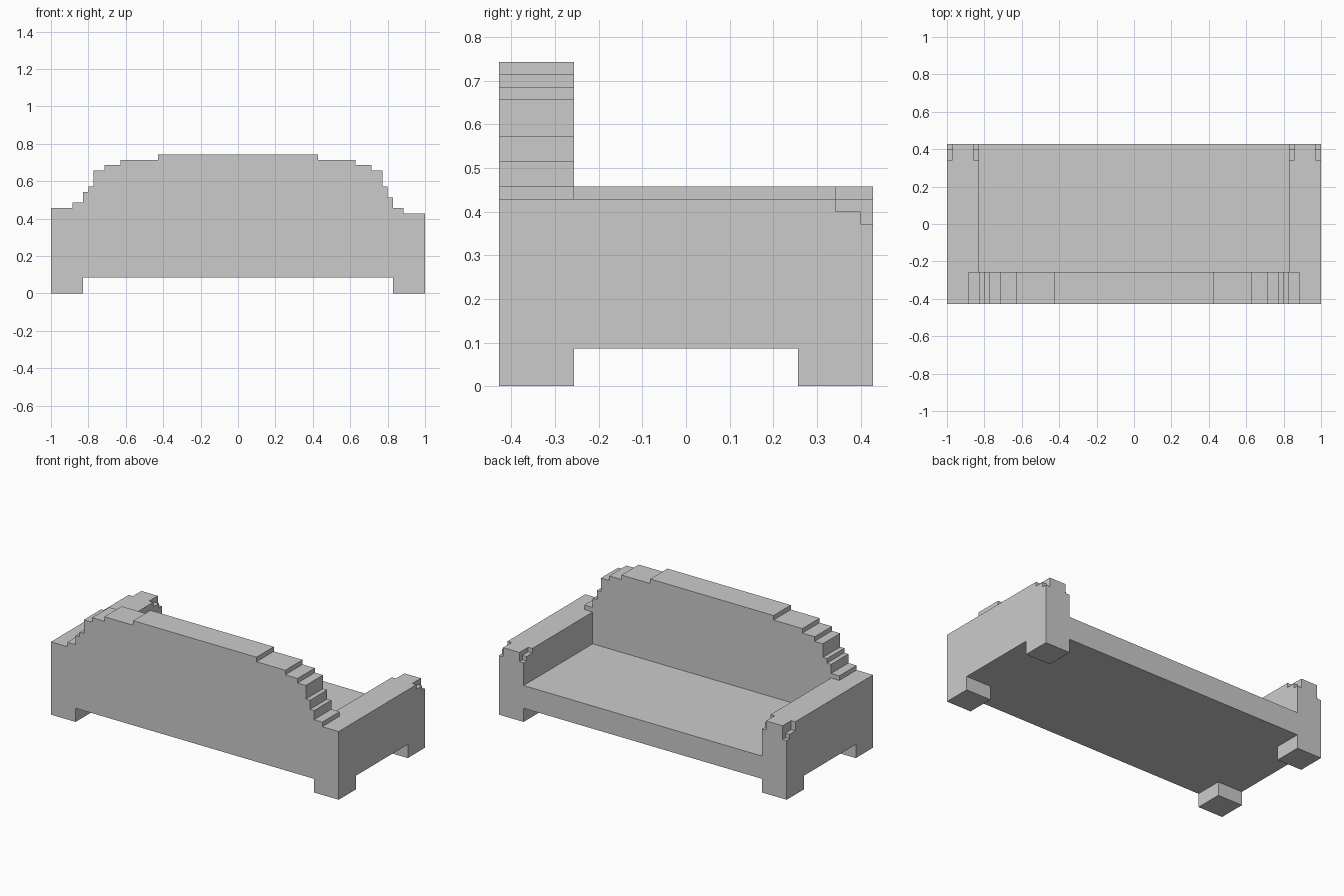
import bpy, bmesh

if "Cube" in bpy.data.objects:
    bpy.data.objects.remove(bpy.data.objects["Cube"])

U = 1 / 35  # block size: the whole sofa sits on a grid of this step


def extrude(name, profile, axis, lo, hi):
    """Extrude a 2D profile (u, z) along 'x' or 'y' from lo to hi, in blocks."""
    bm = bmesh.new()
    if axis == 'y':
        verts = [bm.verts.new((u * U, lo * U, z * U)) for u, z in profile]
        step = (0, (hi - lo) * U, 0)
    else:
        verts = [bm.verts.new((lo * U, u * U, z * U)) for u, z in profile]
        step = ((hi - lo) * U, 0, 0)
    face = bm.faces.new(verts)
    out = bmesh.ops.extrude_face_region(bm, geom=[face])
    moved = [g for g in out['geom'] if isinstance(g, bmesh.types.BMVert)]
    bmesh.ops.translate(bm, verts=moved, vec=step)
    bmesh.ops.recalc_face_normals(bm, faces=bm.faces)
    mesh = bpy.data.meshes.new(name)
    bm.to_mesh(mesh)
    bm.free()
    obj = bpy.data.objects.new(name, mesh)
    bpy.context.collection.objects.link(obj)
    return obj


def box(name, x0, x1, y0, y1, z0, z1):
    return extrude(name, [(y0, z0), (y1, z0), (y1, z1), (y0, z1)], 'x', x0, x1)


# Stepped backrest: (left edge, right edge, height) of each run
runs = [(-35, -31, 16), (-31, -29, 17), (-29, -28, 19), (-28, -27, 20),
        (-27, -25, 23), (-25, -22, 24), (-22, -15, 25), (-15, 15, 26),
        (15, 22, 25), (22, 25, 24), (25, 27, 23), (27, 28, 20),
        (28, 29, 18), (29, 31, 16), (31, 35, 15)]
outline = [(-35, 3)]
for x0, x1, z in runs:
    outline += [(x0, z), (x1, z)]
outline.append((35, 3))
extrude("backrest", outline, 'y', -15, -9)

# Seat
box("seat", -29, 29, -9, 15, 3, 8)


# Arms with stepped notches on the two upper corners of the open end
def arm(name, x0, x1, top, notches):
    obj = box(name, x0, x1, -9, 15, 3, top)
    for i, (n0, n1, z) in enumerate(notches):
        prof = [(12, z), (14, z), (14, z - 1), (16, z - 1), (16, 20), (12, 20)]
        cutter = extrude(f"{name}_notch_cutter_{i}", prof, 'x', n0, n1)
        cutter.hide_render = True
        cutter.hide_set(True)
        mod = obj.modifiers.new("notch", 'BOOLEAN')
        mod.operation = 'DIFFERENCE'
        mod.solver = 'EXACT'
        mod.object = cutter


arm("left_arm", -35, -29, 16, [(-36, -34, 14), (-30, -28, 15)])
arm("right_arm", 29, 35, 15, [(34, 36, 14), (28, 30, 14)])

# Block legs
for side, x in (("left", -35), ("right", 29)):
    for end, y in (("front", -15), ("rear", 9)):
        box(f"{end}_{side}_leg", x, x + 6, y, y + 6, 0, 3)
